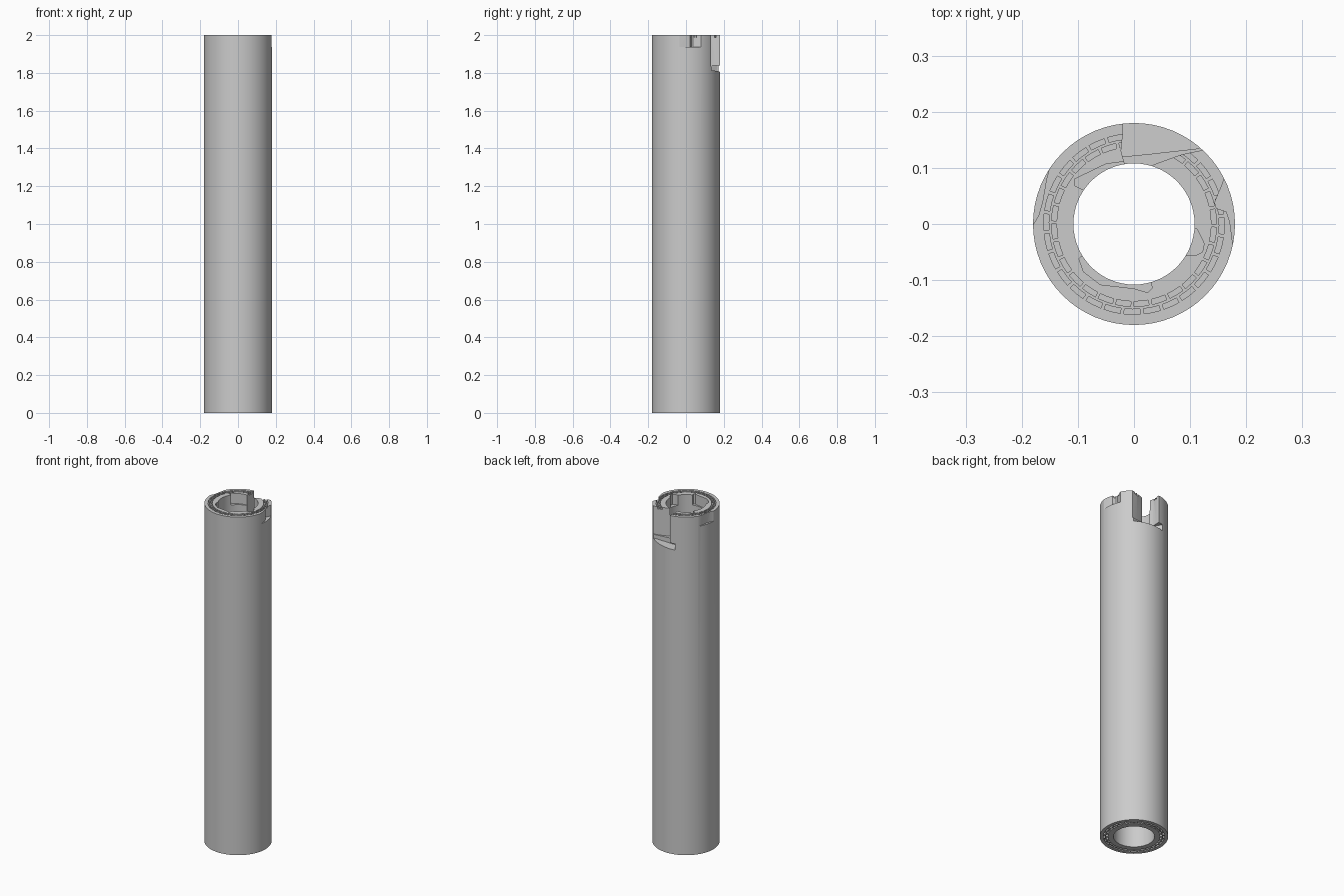
import bpy, bmesh
from math import sin, cos, tau

if "Cube" in bpy.data.objects:
    bpy.data.objects.remove(bpy.data.objects["Cube"])

HEIGHT, OUTER, INNER, SIDES = 2.0, 0.18, 0.108, 64

stone = bpy.data.materials.new("grey stone")
stone.use_nodes = True
grey = (0.6, 0.6, 0.6, 1)
stone.diffuse_color = grey
stone.node_tree.nodes["Principled BSDF"].inputs["Base Color"].default_value = grey


def add_object(name, bm):
    bmesh.ops.recalc_face_normals(bm, faces=bm.faces)
    mesh = bpy.data.meshes.new(name)
    bm.to_mesh(mesh)
    bm.free()
    mesh.materials.append(stone)
    obj = bpy.data.objects.new(name, mesh)
    bpy.context.collection.objects.link(obj)
    return obj


def prism(bm, outline, low, high):
    """Extrude a plan outline between two heights."""
    face = bm.faces.new([bm.verts.new((x, y, low)) for x, y in outline])
    top = bmesh.ops.extrude_face_region(bm, geom=[face])["geom"]
    for v in top:
        if isinstance(v, bmesh.types.BMVert):
            v.co.z = high


def arc(radius, start, end, steps):
    return [(radius * cos(start + (end - start) * i / steps),
             radius * sin(start + (end - start) * i / steps)) for i in range(steps + 1)]


def cut(target, name, bm):
    cutter = add_object(name, bm)
    cutter.hide_render = True
    mod = target.modifiers.new(name, 'BOOLEAN')
    mod.operation, mod.solver, mod.object = 'DIFFERENCE', 'EXACT', cutter
    bpy.context.view_layer.objects.active = target
    bpy.ops.object.modifier_apply(modifier=mod.name)
    bpy.data.objects.remove(cutter)


# Hollow shaft
bm = bmesh.new()
rings = []
for radius, z in ((OUTER, 0), (OUTER, HEIGHT), (INNER, HEIGHT), (INNER, 0)):
    rings.append([bm.verts.new((x, y, z)) for x, y in arc(radius, 0, tau, SIDES)[:-1]])
for k in range(4):
    a, b = rings[k], rings[(k + 1) % 4]
    for i in range(SIDES):
        j = (i + 1) % SIDES
        bm.faces.new((a[i], a[j], b[j], b[i]))
shaft = add_object("hollow_shaft", bm)

# Two staggered rows of shallow slots on both end faces
bm = bmesh.new()
COUNT = 28
for row, (near, far) in enumerate(((0.138, 0.147), (0.152, 0.161))):
    for i in range(COUNT):
        start = (i + row / 2) * tau / COUNT
        end = start + 0.82 * tau / COUNT
        outline = arc(near, start, end, 2) + arc(far, end, start, 2)
        prism(bm, outline, HEIGHT - 0.012, HEIGHT + 0.02)
        prism(bm, outline, -0.02, 0.012)
cut(shaft, "slot_cutter", bm)

# Broken pieces around the top rim: plan outline and floor height
chips = {
    "rear_breach": ([(-0.02, 0.25), (-0.02, 0.16), (-0.023, 0.13), (-0.012, 0.09),
                     (0.03, 0.1), (0.035, 0.106), (0.085, 0.124), (0.2, 0.148),
                     (0.2, 0.25)], 1.835),
    "outer_left_chip": ([(0.166, 0.095), (0.157, 0.07), (0.144, 0.038), (0.147, 0.028),
                         (0.165, 0.022), (0.171, 0.003), (0.176, -0.035), (0.22, -0.04),
                         (0.22, 0.1)], 1.937),
    "outer_right_chip": ([(-0.148, 0.11), (-0.156, 0.08), (-0.163, 0.04), (-0.17, 0.015),
                          (-0.182, -0.005), (-0.22, 0), (-0.22, 0.11)], 1.94),
    "inner_rear_chip": ([(-0.012, 0.112), (-0.05, 0.107), (-0.085, 0.09), (-0.106, 0.08),
                         (-0.105, 0.068), (-0.085, 0.058), (-0.01, 0.09)], 1.94),
    "inner_left_chip": ([(0.105, -0.005), (0.113, -0.01), (0.125, -0.035), (0.122, -0.05),
                         (0.11, -0.056), (0.088, -0.056), (0.09, -0.01)], 1.94),
    "inner_front_chip": ([(-0.085, -0.05), (-0.098, -0.062), (-0.09, -0.085),
                          (-0.06, -0.108), (0, -0.115), (0.024, -0.122), (0.032, -0.115),
                          (0.03, -0.09)], 1.94),
}
for name, (outline, floor) in chips.items():
    bm = bmesh.new()
    prism(bm, outline, floor, HEIGHT + 0.1)
    cut(shaft, name, bm)

# Lower sloped step at the foot of the rear breach
bm = bmesh.new()
prism(bm, [(-0.05, 0.25), (-0.05, 0.168), (-0.02, 0.12), (0.03, 0.125),
           (0.11, 0.134), (0.15, 0.145), (0.15, 0.25)], 1.8, 1.838)
for v in bm.verts:
    if v.co.z < 1.82:
        v.co.z += 0.08 * (v.co.x + 0.05)
cut(shaft, "rear_step", bm)

# Smooth round walls, crisp broken edges
bpy.ops.object.select_all(action='DESELECT')
shaft.select_set(True)
bpy.context.view_layer.objects.active = shaft
bpy.ops.object.shade_smooth_by_angle(angle=0.4)
